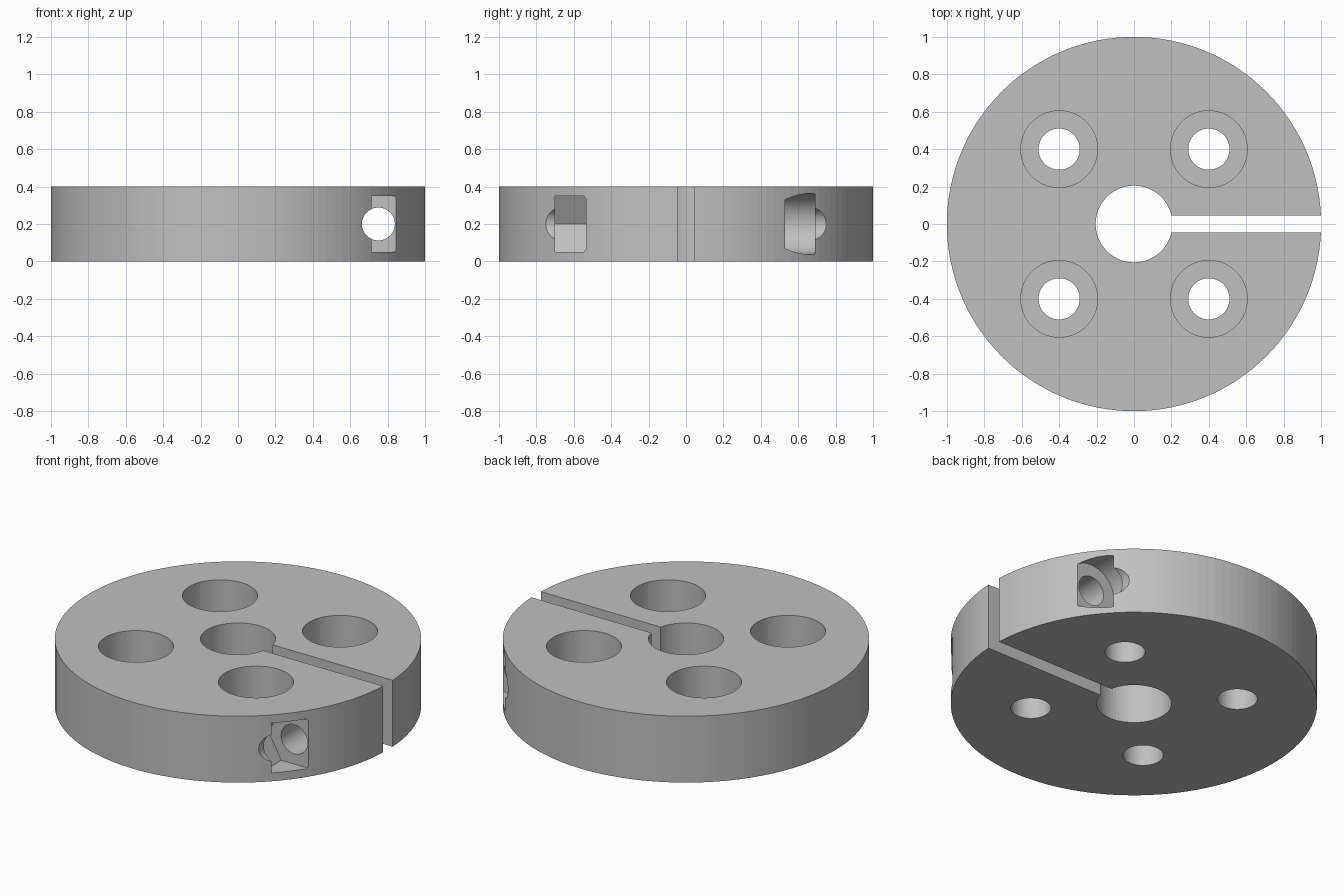
import bpy
import bmesh
from math import pi
from mathutils import Matrix, Vector

default = bpy.data.objects.get("Cube")
if default:
    bpy.data.objects.remove(default)

metal = bpy.data.materials.new("grey_metal")
metal.use_nodes = True
GREY = (0.53, 0.53, 0.53, 1)
metal.diffuse_color = GREY
metal.node_tree.nodes["Principled BSDF"].inputs["Base Color"].default_value = GREY

THICK = 0.4


def make_object(name, bm):
    mesh = bpy.data.meshes.new(name)
    bm.to_mesh(mesh)
    bm.free()
    mesh.materials.append(metal)
    obj = bpy.data.objects.new(name, mesh)
    bpy.context.collection.objects.link(obj)
    return obj


def cylinder(name, radius, start, end, sides=64, spin=0):
    """Prism running from start to end."""
    start, end = Vector(start), Vector(end)
    axis = end - start
    turn = axis.to_track_quat("Z", "Y").to_matrix().to_4x4()
    matrix = Matrix.Translation((start + end) / 2) @ turn @ Matrix.Rotation(spin, 4, "Z")
    bm = bmesh.new()
    bmesh.ops.create_cone(bm, cap_ends=True, segments=sides, radius1=radius,
                          radius2=radius, depth=axis.length, matrix=matrix)
    return make_object(name, bm)


def box(name, size, centre):
    bm = bmesh.new()
    bmesh.ops.create_cube(bm, size=1, matrix=Matrix.Translation(centre) @ Matrix.Diagonal((*size, 1)))
    return make_object(name, bm)


def cut(target, cutter):
    """Subtract the cutter and discard it."""
    mod = target.modifiers.new("cut", "BOOLEAN")
    mod.operation = "DIFFERENCE"
    mod.solver = "EXACT"
    mod.object = cutter
    bpy.context.view_layer.objects.active = target
    bpy.ops.object.modifier_apply(modifier=mod.name)
    bpy.data.objects.remove(cutter)


# Round collar body
collar = cylinder("clamp_collar", 1, (0, 0, 0), (0, 0, THICK), 128)

# Centre bore and the slit that opens it to the left side
cut(collar, cylinder("bore", 0.205, (0, 0, -0.1), (0, 0, 0.5)))
cut(collar, box("slit", (1, 0.09, 1), (0.65, 0, 0.2)))

# Four counterbored mounting holes
for x in (-0.4, 0.4):
    for y in (-0.4, 0.4):
        cut(collar, cylinder("screw_hole", 0.11, (x, y, -0.1), (x, y, 0.5)))
        cut(collar, cylinder("counterbore", 0.205, (x, y, 0.18), (x, y, 0.5)))

# Clamping screw hole across the slit, with nut pocket in front and head pocket behind
CX, CZ = 0.75, THICK / 2
cut(collar, cylinder("clamp_hole", 0.088, (CX, -1, CZ), (CX, 1, CZ)))
nut = cylinder("nut_pocket", 0.173, (CX, -0.7, CZ), (CX, -0.535, CZ), 6)
# Turn the hexagon so its flats lie level
if max(v.co.z for v in nut.data.vertices) > CZ + 0.16:
    pivot = Matrix.Translation((CX, 0, CZ))
    nut.data.transform(pivot @ Matrix.Rotation(pi / 2, 4, "Y") @ pivot.inverted())
cut(collar, nut)
cut(collar, cylinder("head_pocket", 0.163, (CX, 0.53, CZ), (CX, 0.69, CZ)))
